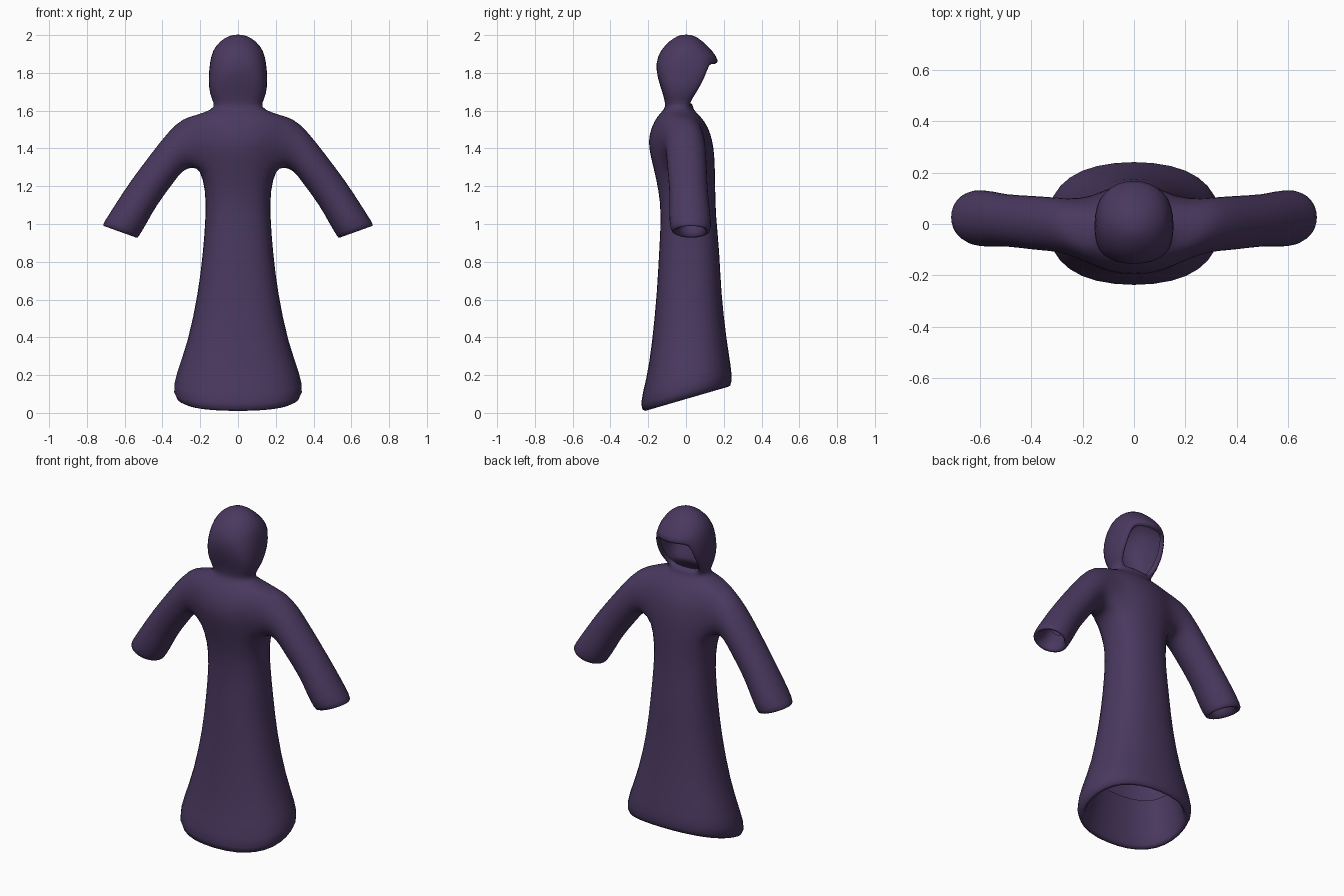
import bpy, bmesh, math

if "Cube" in bpy.data.objects:
    bpy.data.objects.remove(bpy.data.objects["Cube"])

N = 16          # sides of every ring
GROW = 1.02     # offsets the shrinkage of subdivision

bm = bmesh.new()


def spow(v, e):
    return math.copysign(abs(v) ** e, v)


def body_ring(z0, hw, y0, y1, e=0.9, tilt=0.0):
    """Closed ring around z; tilt raises it towards +y."""
    cy, ry = (y0 + y1) / 2, (y1 - y0) / 2 * GROW
    ring = []
    for k in range(N):
        a = 2 * math.pi * k / N
        y = cy + ry * spow(math.sin(a), e)
        ring.append(bm.verts.new((hw * GROW * spow(math.cos(a), e), y, z0 + tilt * y)))
    return ring


def bridge(a, b, skip=()):
    for k in range(len(a)):
        if k not in skip:
            n = (k + 1) % len(a)
            bm.faces.new((a[k], a[n], b[n], b[k]))


# Gown from the turned-in hem up to the neck: z, half width, y min, y max, power, tilt
gown = [
    (0.32, 0.25, -0.15, 0.17, 0.85, 0.2),
    (0.12, 0.29, -0.19, 0.20, 0.85, 0.3),
    (0.055, 0.30, -0.215, 0.225, 0.85, 0.3),
    (0.10, 0.35, -0.25, 0.245, 0.85, 0.25),
    (0.20, 0.33, -0.21, 0.24, 0.85, 0.15),
    (0.37, 0.265, -0.18, 0.215, 0.85, 0.05),
    (0.64, 0.21, -0.153, 0.185, 0.85, 0),
    (0.85, 0.185, -0.143, 0.178, 0.85, 0),
    (1.05, 0.17, -0.13, 0.157, 0.85, 0),
    (1.18, 0.172, -0.145, 0.155, 0.85, 0),
    (1.29, 0.20, -0.17, 0.153, 0.85, 0),
    (1.37, 0.21, -0.19, 0.15, 0.85, 0),
    (1.44, 0.22, -0.20, 0.14, 0.85, 0),
    (1.51, 0.23, -0.185, 0.12, 0.85, 0),
    (1.575, 0.225, -0.15, 0.075, 0.85, 0),
    (1.605, 0.135, -0.115, 0.035, 0.9, 0),
]
# Hood, open on the +y side below the brim
hood = [
    (1.635, 0.122, -0.108, 0.04, 0.8, 0),
    (1.69, 0.152, -0.122, 0.08, 0.65, 0),
    (1.77, 0.155, -0.15, 0.135, 0.65, 0),
    (1.855, 0.15, -0.162, 0.18, 0.85, 0),
    (1.92, 0.135, -0.135, 0.14, 0.95, 0),
    (1.97, 0.095, -0.088, 0.085, 1, 0),
    (1.998, 0.045, -0.042, 0.045, 1, 0),
]
rings = [body_ring(*r) for r in gown + hood]
ARM0, ARM1 = 10, 14                       # rings that bound the armholes
H = len(gown)                             # first hood ring
armhole = {14, 15, 0, 1, 6, 7, 8, 9}
face_opening = {2, 3, 4, 5}
for i in range(len(rings) - 1):
    skip = ()
    if ARM0 <= i < ARM1:
        skip = armhole
    elif H <= i < H + 3:
        skip = face_opening
    bridge(rings[i], rings[i + 1], skip)
crown = bm.verts.new((0, 0.0, 2.004))
for k in range(N):
    bm.faces.new((rings[-1][k], rings[-1][(k + 1) % N], crown))

# Hood brim turned inward
rim = [e for e in bm.edges if e.is_boundary and all(v.co.z > 1.62 and v.co.y > 0 for v in e.verts)]
ext = bmesh.ops.extrude_edge_only(bm, edges=rim)["geom"]
for v in (g for g in ext if isinstance(g, bmesh.types.BMVert)):
    v.co.x *= 0.88
    v.co.y -= 0.03
    v.co.z += (1.76 - v.co.z) * 0.08

# Sleeve sections: top (x, z), bottom (x, z), y min, y max; the last two turn inside
sleeve = [
    ((0.29, 1.56), (0.24, 1.30), -0.115, 0.10),
    ((0.36, 1.50), (0.29, 1.29), -0.105, 0.105),
    ((0.45, 1.385), (0.345, 1.215), -0.10, 0.11),
    ((0.575, 1.22), (0.435, 1.095), -0.085, 0.115),
    ((0.645, 1.11), (0.485, 1.00), -0.09, 0.13),
    ((0.71, 1.01), (0.525, 0.935), -0.085, 0.135),
    ((0.72, 0.985), (0.535, 0.92), -0.065, 0.12),
    ((0.68, 0.99), (0.56, 0.95), -0.04, 0.095),
    ((0.61, 1.10), (0.51, 1.04), -0.04, 0.085),
]
for side in (1, -1):
    def column(j):
        return j % N if side > 0 else (8 - j) % N
    # armhole border: bottom, back, top, front
    prev = [rings[ARM0][column(j)] for j in range(-2, 2)]
    prev += [rings[i][column(2)] for i in range(ARM0, ARM1)]
    prev += [rings[ARM1][column(j)] for j in range(2, -2, -1)]
    prev += [rings[i][column(-2)] for i in range(ARM1, ARM0, -1)]
    for (tx, tz), (bx, bz), y0, y1 in sleeve:
        ring = []
        for k in range(N):
            a = math.radians(225) + 2 * math.pi * k / N
            c, s = math.cos(a) * GROW, math.sin(a) * GROW
            ring.append(bm.verts.new((side * ((tx + bx) / 2 + s * (tx - bx) / 2),
                                      (y0 + y1) / 2 + c * (y1 - y0) / 2,
                                      (tz + bz) / 2 + s * (tz - bz) / 2)))
        bridge(prev, ring)
        prev = ring

bmesh.ops.recalc_face_normals(bm, faces=bm.faces)
# Normals must point out of the crown
if crown.link_faces[0].normal.z < 0:
    bmesh.ops.reverse_faces(bm, faces=bm.faces)

mesh = bpy.data.meshes.new("hooded_robe")
bm.to_mesh(mesh)
bm.free()
cloth = bpy.data.materials.new("dark purple cloth")
cloth.diffuse_color = (0.068, 0.04, 0.115, 1)
cloth.use_nodes = True
cloth.node_tree.nodes["Principled BSDF"].inputs["Base Color"].default_value = cloth.diffuse_color
mesh.materials.append(cloth)
mesh.polygons.foreach_set("use_smooth", [True] * len(mesh.polygons))
robe = bpy.data.objects.new("hooded_robe", mesh)
bpy.context.collection.objects.link(robe)
sub = robe.modifiers.new("smooth_cloth", 'SUBSURF')
sub.levels = sub.render_levels = 1
